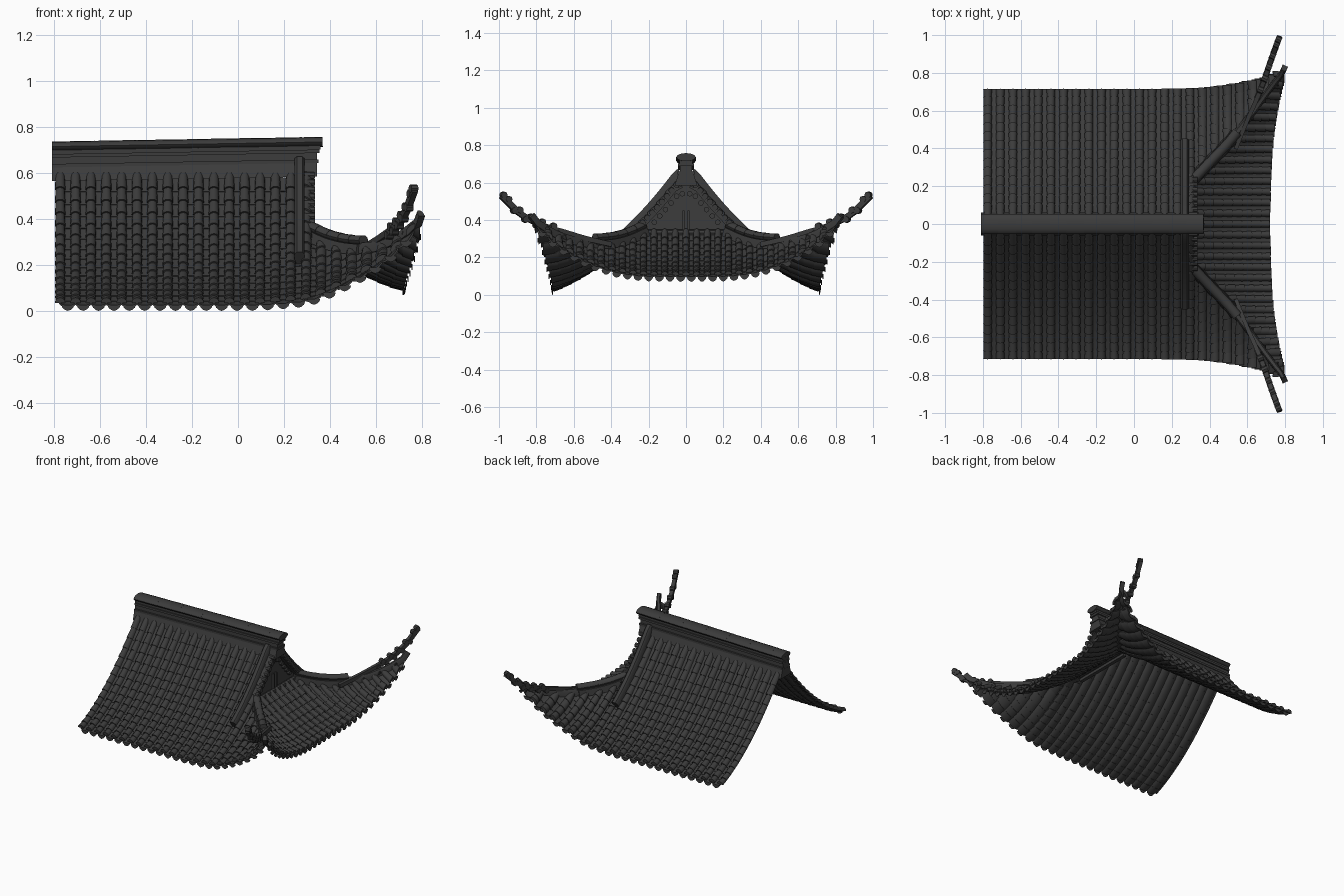
import bpy, bmesh, math
from mathutils import Vector as V

if "Cube" in bpy.data.objects:
    bpy.data.objects.remove(bpy.data.objects["Cube"])

mat = bpy.data.materials.new("charcoal_tile")
mat.diffuse_color = (0.045, 0.045, 0.045, 1)
mat.use_nodes = True
mat.node_tree.nodes["Principled BSDF"].inputs["Base Color"].default_value = mat.diffuse_color


def finish(name, bm, mirror=False):
    bmesh.ops.recalc_face_normals(bm, faces=bm.faces)
    me = bpy.data.meshes.new(name)
    bm.to_mesh(me)
    bm.free()
    ob = bpy.data.objects.new(name, me)
    bpy.context.collection.objects.link(ob)
    me.materials.append(mat)
    if mirror:
        ob.modifiers.new("mirror", 'MIRROR').use_axis = (False, True, False)
    bpy.ops.object.select_all(action='DESELECT')
    ob.select_set(True)
    bpy.context.view_layer.objects.active = ob
    bpy.ops.object.shade_smooth_by_angle(angle=math.radians(40))
    return ob


def lut(x, pts):
    """Smooth curve through points, clamped at the ends."""
    if x <= pts[0][0]: return pts[0][1]
    if x >= pts[-1][0]: return pts[-1][1]
    n = len(pts)
    sl = lambda i: (pts[min(i + 1, n - 1)][1] - pts[max(i - 1, 0)][1]) / (pts[min(i + 1, n - 1)][0] - pts[max(i - 1, 0)][0])
    i = max(k for k in range(n - 1) if pts[k][0] <= x)
    (x0, y0), (x1, y1) = pts[i], pts[i + 1]
    h = x1 - x0
    t = (x - x0) / h
    return ((2*t**3 - 3*t*t + 1) * y0 + (t**3 - 2*t*t + t) * h * sl(i)
            + (3*t*t - 2*t**3) * y1 + (t**3 - t*t) * h * sl(i + 1))


def loft(bm, rings):
    rows = [[bm.verts.new(p) for p in r] for r in rings]
    m = len(rows[0])
    for a, b in zip(rows, rows[1:]):
        for i in range(m):
            bm.faces.new((a[i], a[(i + 1) % m], b[(i + 1) % m], b[i]))
    bm.faces.new(rows[0])
    bm.faces.new(rows[-1])


def sweep(bm, path, prof, taper=lambda t: 1):
    path = [V(p) for p in path]
    rings = []
    for i, p in enumerate(path):
        t = (path[min(i + 1, len(path) - 1)] - path[max(i - 1, 0)]).normalized()
        s = t.cross(V((0, 0, 1))).normalized()
        n = s.cross(t)
        k = taper(i / (len(path) - 1))
        rings.append([p + s * a * k + n * b * k for a, b in prof])
    loft(bm, rings)


def arc(r, a0, a1, n, h=1.0, dy=0.0):
    return [(r * math.cos(a0 + (a1 - a0) * i / n), dy + h * r * math.sin(a0 + (a1 - a0) * i / n)) for i in range(n + 1)]


def disc(r, n=10, h=1.0):
    return arc(r, 0, 2 * math.pi, n, h)[:-1]


# Shared guide curves: hip line in plan and height, and the two eaves
HIP_Y = [(.30, .22), (.4, .325), (.5, .43), (.62, .58), (.7, .69), (.8, .82)]
HIP_X = [(y, x) for x, y in HIP_Y]
HIP_Z = [(.30, .335), (.4, .29), (.5, .268), (.6, .27), (.7, .31), (.8, .39)]
EAVE_Y = [(.1, .71), (.35, .717), (.5, .735), (.7, .775), (.8, .825)]
EAVE_Z = [(.1, .026), (.3, .045), (.4, .08), (.5, .13), (.6, .19), (.7, .27), (.8, .385)]
SIDE_X = [(0, .715), (.4, .73), (.65, .765), (.82, .805)]
SIDE_Z = [(0, .095), (.25, .1), (.4, .125), (.55, .18), (.7, .27), (.82, .385)]


def curve_z(v, v0, v1, z0, z1, sag):
    t = max(0, min(1.15, (v - v0) / max(v1 - v0, .02)))
    return z0 + (z1 - z0) * t + sag * (t * t - t)


def front_start(x): return .04 if x < .3 else lut(x, HIP_Y)
def front_end(x): return max(lut(x, EAVE_Y), front_start(x) + .02)


def front_z(x, y):
    main = x < .3
    return curve_z(y, front_start(x), front_end(x), .585 if main else lut(x, HIP_Z), lut(x, EAVE_Z),
                   .30 if main else max(0, .3 * (.8 - x)))


def side_start(y): return .30 if abs(y) < .22 else lut(abs(y), HIP_X)
def side_end(y): return max(lut(abs(y), SIDE_X), side_start(y) + .02)


def side_z(y, x):
    x0 = side_start(y)
    return curve_z(x, x0, side_end(y), lut(x0, HIP_Z), lut(abs(y), SIDE_Z), max(0, .25 * (.8 - x0)))


# Overlapping round cover tiles, dished pan tiles, and eave drips
def tiled_slope(name, us, p, start, end, zf, place, mirror):
    bm = bmesh.new()
    cover = arc(.33 * p, 0, math.pi, 6, 1.0)
    pan = arc(.56 * p, math.pi * 1.1, math.pi * 1.9, 5, .5, .012) + \
        arc(.56 * p, math.pi * 1.9, math.pi * 1.1, 5, .5, .004)

    def run(u, prof, lift, drip):
        v0, v1 = start(u), end(u)
        if v1 - v0 < .028:
            return
        L = math.hypot(v1 - v0, zf(u, v1) - zf(u, v0))
        n = max(1, round(L / .062))

        def ring(v, k, up):
            e = .004
            pos = place(u, v, zf(u, v))
            tan = (place(u, v + e, zf(u, v) + (zf(u, min(v + e, v1)) - zf(u, min(v, v1) - e)) / 2) - pos).normalized()
            dz = max(-p, min(p, zf(u + p / 2, v) - zf(u - p / 2, v)))
            s = (place(u + p, v, zf(u, v) + dz) - pos) / p
            nor = s.cross(tan).normalized()
            if nor.z < 0: nor = -nor
            return [pos + s * a * k + nor * (b * k + up) for a, b in prof]
        for i in range(n):
            a = v0 + (v1 - v0) * i / n
            b = v0 + (v1 - v0) * (i + 1.06) / n if i < n - 1 else v1
            loft(bm, [ring(a, .9, lift), ring(b, 1.05, lift + .005)])
        if drip:
            c = place(u, v1, zf(u, v1))
            out = (place(u, v1 + .01, zf(u, v1)) - c) * .5
            ua = place(u + 1, v1, zf(u, v1)) - c
            tri = [(-.42, .0), (.42, .0), (.36, -.012), (.18, -.022), (0, -.026), (-.18, -.022), (-.36, -.012)]
            pts = [c + ua * a * p + V((0, 0, b)) for a, b in tri]
            loft(bm, [pts, [q + out for q in pts]])
    for u in us:
        run(u, cover, .004, False)
        run(u + p / 2, pan, 0, True)
    return finish(name, bm, mirror)


P = .067
tiled_slope("main_slope_tiles", [-.775 + P * i for i in range(24)], P, front_start, front_end, front_z,
            lambda u, v, z: V((u, -v, z)), True)
Q = .057
tiled_slope("side_slope_tiles", [Q * i for i in range(-14, 15)], Q, side_start, side_end, side_z,
            lambda u, v, z: V((v, u, z)), False)


# Main ridge: stacked mouldings that rise slightly to the right
def ridge_path(x1, z, x0=-.81):
    return [(x0 + (x1 - x0) * i / 12, 0, z + .02 * ((x0 + (x1 - x0) * i / 12 + .81) / 1.17)) for i in range(13)]


bm = bmesh.new()
for x1, z0, z1, w0, w1 in [(.345, .565, .625, .06, .042), (.35, .625, .64, .046, .046), (.345, .64, .67, .033, .033),
                           (.355, .668, .683, .042, .042), (.36, .683, .71, .034, .034)]:
    h = z1 - z0
    sweep(bm, ridge_path(x1, z0), [(-w0, 0), (w0, 0), (w1, h), (-w1, h)])
finish("main_ridge", bm)

bm = bmesh.new()
for i in range(13):
    x0 = -.81 + 1.175 * i / 13
    x1 = x0 + 1.175 / 13 + .004
    z = .716 + .02 * i / 13
    sweep(bm, [(x0, 0, z), (x1, 0, z + .0015)], disc(.052 + .001 * (i % 2), 12, .42))
finish("ridge_cap_tiles", bm)

# Ridges running down each side of the gable
bm = bmesh.new()
gy = [.03 + .41 * i / 14 for i in range(15)]
sweep(bm, [(.268, -y, front_z(.268, y) + .05 + .025 * (1 - y / .44) ** 2) for y in gy],
      [(-.022, -.045), (.022, -.045), (.022, .01), (.012, .022), (-.012, .022), (-.022, .01)])
finish("gable_ridges", bm, True)

# Short tiles along the gable verge
bm = bmesh.new()
for i in range(8):
    y = .05 + .026 * i
    z = front_z(.27, y) + .02
    sweep(bm, [(.265, -y, z), (.335, -y, z - .004)], disc(.017, 8))
sweep(bm, [(.31, -y, front_z(.27, y) - .006) for y in [.02 + .036 * i for i in range(7)]],
      [(-.018, -.006), (.018, -.006), (.018, .006), (-.018, .006)])
finish("verge_tiles", bm, True)

# Gable wall with post, bosses and foot course
edge = [.23, .19, .14, .09, .04]
out = [(-y, front_z(.27, y)) for y in edge] + [(y, front_z(.27, y)) for y in edge[::-1]] + [(.23, .3), (-.23, .3)]
bm = bmesh.new()
loft(bm, [[V((x, y, z)) for y, z in out] for x in (.262, .288)])
finish("gable_wall", bm)
bm = bmesh.new()
for y in (-.014, .014):
    sweep(bm, [(.28, y, .41), (.305, y, .41)], [(-.006, -.08), (.006, -.08), (.006, .04), (-.006, .04)])
for i in range(6):
    for s in (-1, 1):
        y = .02 + .03 * i
        z = front_z(.27, y) - .045
        sweep(bm, [(.28, s * y, z), (.306, s * y, z)], disc(.015, 8))
finish("gable_ornament", bm)
bm = bmesh.new()
sweep(bm, [(.303, -.22, .33), (.303, .22, .33)], disc(.018, 8))
finish("gable_foot_course", bm)


# Hip ridges: stout upper length, slim lower length
def hip(x, up): return (x, -lut(x, HIP_Y), lut(x, HIP_Z) + up)


bm = bmesh.new()
for i in range(5):
    xs = [.305 + .048 * i + .05 * k / 3 for k in range(4)]
    sweep(bm, [hip(x, .042) for x in xs], disc(.026, 10, .85), lambda t: .93 + .07 * t)
sweep(bm, [hip(.3 + .24 * i / 8, 0) for i in range(9)], [(-.034, -.02), (.034, -.02), (.028, .026), (-.028, .026)])
finish("upper_hip_ridges", bm, True)
bm = bmesh.new()
path = [hip(.53 + .25 * i / 10, .01) for i in range(11)] + [(.795, -.825, .425)]
sweep(bm, path, [(-.02, -.026), (.02, -.026), (.018, .01), (.01, .024), (-.01, .024), (-.018, .01)],
      lambda t: 1 - .25 * t)
finish("lower_hip_ridges", bm, True)

# Upswept corner finials with scroll lumps
SX = [(.4, .54), (.55, .6), (.65, .645), (.75, .685), (.88, .73), (.985, .768)]
SZ = [(.4, .27), (.55, .305), (.65, .335), (.75, .365), (.88, .43), (.985, .53)]
bm = bmesh.new()
ys = [.4 + .585 * i / 20 for i in range(21)]
sweep(bm, [(lut(y, SX), -y, lut(y, SZ)) for y in ys],
      [(-.013, -.017), (.013, -.017), (.013, .015), (-.013, .015)], lambda t: .8 + .2 * t)
lumps = [(.68 + .03 * i, .016 if i % 2 else -.014) for i in range(10)]
for y, up in lumps + [(.976, .012)]:
    c = V((lut(y, SX), -y, lut(y, SZ) + up))
    d = V((.92, .38, 0)) * .016
    sweep(bm, [c - d, c + d], disc(.018, 8))
finish("corner_finials", bm, True)
